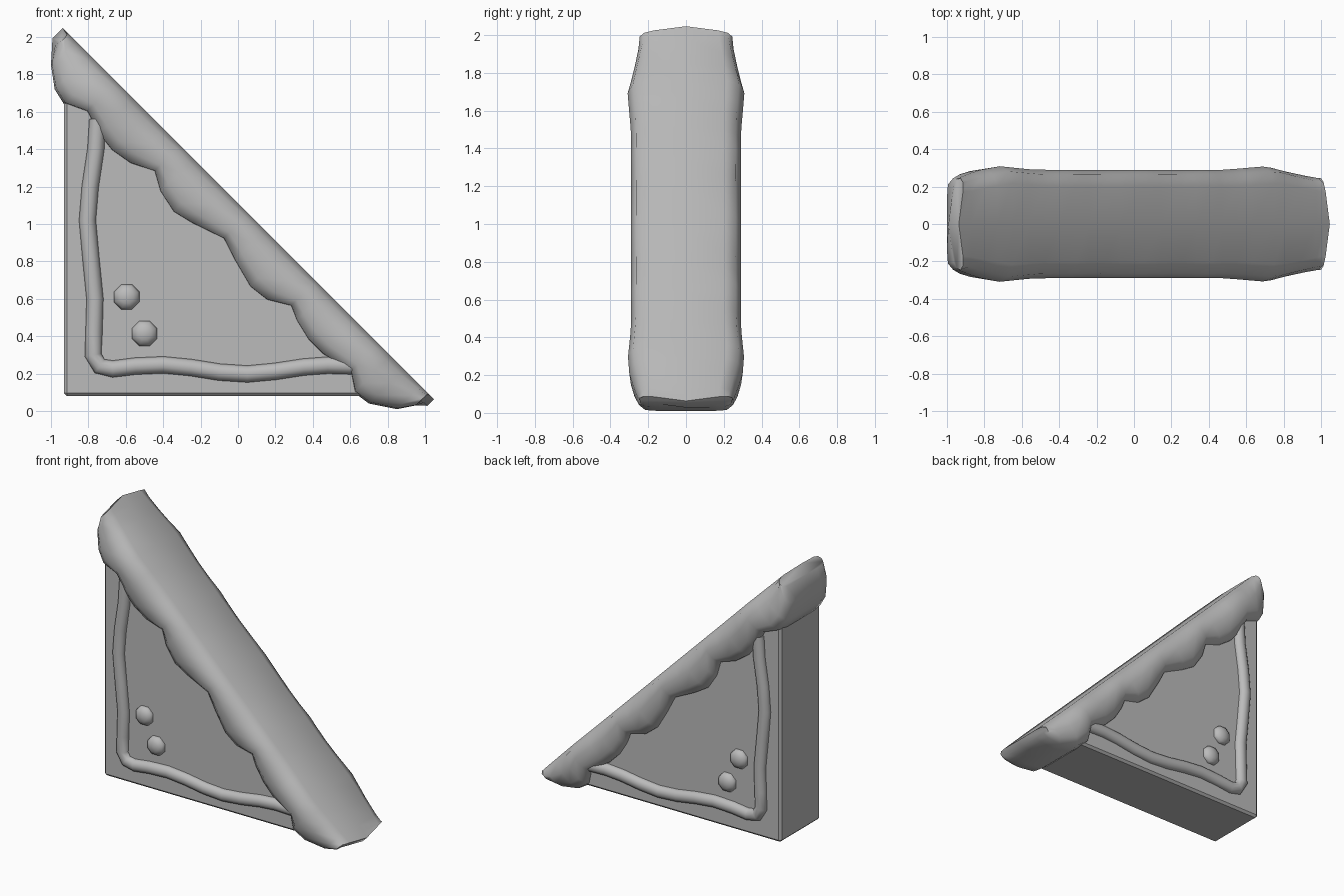
import bpy, bmesh, math
from mathutils import Matrix, Vector

if "Cube" in bpy.data.objects:
    bpy.data.objects.remove(bpy.data.objects["Cube"], do_unlink=True)

grey = bpy.data.materials.new("plain_grey")
grey.use_nodes = True
COLOUR = (0.5, 0.5, 0.5, 1)
grey.diffuse_color = COLOUR
grey.node_tree.nodes["Principled BSDF"].inputs["Base Color"].default_value = COLOUR

R2 = math.sqrt(2)
HALF = 0.23  # half thickness of the slab


def finish(bm, name, angle):
    bmesh.ops.recalc_face_normals(bm, faces=bm.faces)
    mesh = bpy.data.meshes.new(name)
    bm.to_mesh(mesh)
    bm.free()
    mesh.materials.append(grey)
    obj = bpy.data.objects.new(name, mesh)
    bpy.context.collection.objects.link(obj)
    bpy.ops.object.select_all(action='DESELECT')
    obj.select_set(True)
    bpy.context.view_layer.objects.active = obj
    bpy.ops.object.shade_smooth_by_angle(angle=math.radians(angle))
    return obj


def loft(rings, name, angle):
    """Skin a list of closed rings and cap both ends."""
    bm = bmesh.new()
    loops = [[bm.verts.new(p) for p in ring] for ring in rings]
    n = len(loops[0])
    for a, b in zip(loops, loops[1:]):
        for i in range(n):
            j = (i + 1) % n
            bm.faces.new((a[i], a[j], b[j], b[i]))
    bm.faces.new(loops[0])
    bm.faces.new(loops[-1])
    return finish(bm, name, angle)


# Triangular slab
bm = bmesh.new()
corners = [(-0.93, 0.08), (0.84, 0.08), (-0.93, 1.85)]
face = bm.faces.new([bm.verts.new((x, -HALF, z)) for x, z in corners])
moved = bmesh.ops.extrude_face_region(bm, geom=[face])["geom"]
bmesh.ops.translate(bm, vec=(0, 2 * HALF, 0),
                    verts=[v for v in moved if isinstance(v, bmesh.types.BMVert)])
bmesh.ops.bevel(bm, geom=list(bm.edges), offset=0.016, segments=1, affect='EDGES')
finish(bm, "slab", 30)

# Icing along the sloping side: lower edge as x, z points from top to bottom
drip_edge = [(-0.96, 1.96), (-1.0, 1.85), (-0.98, 1.72), (-0.93, 1.64), (-0.81, 1.6),
             (-0.75, 1.48), (-0.68, 1.39), (-0.58, 1.32), (-0.45, 1.28),
             (-0.42, 1.17), (-0.35, 1.06), (-0.25, 1.0), (-0.08, 0.92),
             (-0.02, 0.8), (0.06, 0.66), (0.15, 0.59), (0.28, 0.56),
             (0.31, 0.48), (0.37, 0.38), (0.45, 0.3), (0.6, 0.21),
             (0.62, 0.1), (0.7, 0.04), (0.85, 0.01), (0.95, 0.03), (0.98, 0.06)]
# Half section: share of width, share of depth
half_section = [(0.7, 0), (0.91, 0.12), (1, 0.42), (0.97, 0.75), (0.84, 0.96), (0.55, 1)]
section = ([(0, 0)] + half_section + [(0, 1)]
           + [(-w, d) for w, d in reversed(half_section)])
TOP = 0.785


def icing_width(t):
    """Bulges close to both ends and narrows at the tips."""
    off = abs(t + 0.7)
    if off > 1.02:
        return 0.31 - 0.065 * min(1, (off - 1.02) / 0.33)
    return 0.29 + 0.02 * max(0, (off - 0.72) / 0.3)


rings = []
for k, (x, z) in enumerate(drip_edge):
    t, low = (x - z) / R2, (x + z) / R2
    width = icing_width(t)
    ring = []
    for w, d in section:
        tt, dd = t, TOP + (low - TOP) * d
        if k in (0, len(drip_edge) - 1):  # pointed tips
            tt += (-1 if k == 0 else 1) * 0.045 * (1 - abs(w))
        ring.append(((dd + tt) / R2, w * width, (dd - tt) / R2))
    rings.append(ring)
loft(rings, "icing", 50)

# Piped border and dots on both faces
path = [(-0.75, 1.56), (-0.76, 1.4), (-0.79, 1.2), (-0.805, 1.02), (-0.785, 0.8),
        (-0.765, 0.6), (-0.77, 0.42), (-0.775, 0.3), (-0.74, 0.24), (-0.67, 0.225),
        (-0.55, 0.24), (-0.4, 0.247), (-0.25, 0.232), (-0.1, 0.208), (0.05, 0.198),
        (0.2, 0.212), (0.35, 0.235), (0.48, 0.245), (0.64, 0.24)]
for side, label in ((-1, "front"), (1, "back")):
    rings = []
    for i, (x, z) in enumerate(path):
        a, b = path[max(i - 1, 0)], path[min(i + 1, len(path) - 1)]
        along = Vector((b[0] - a[0], 0, b[1] - a[1])).normalized()
        across = along.cross(Vector((0, 1, 0)))
        rings.append([Vector((x, side * HALF, z)) + across * 0.045 * math.cos(u)
                      + Vector((0, 0.04 * math.sin(u), 0))
                      for u in (math.tau * s / 10 for s in range(10))])
    loft(rings, label + "_piped_border", 60)

    for n, (x, z) in enumerate([(-0.595, 0.61), (-0.5, 0.415)]):
        bm = bmesh.new()
        bmesh.ops.create_uvsphere(
            bm, u_segments=8, v_segments=6, radius=0.073,
            matrix=Matrix.Translation((x, side * HALF, z))
            @ Matrix.Diagonal((1, 0.6, 1, 1))
            @ Matrix.Rotation(math.pi / 2, 4, 'X') @ Matrix.Rotation(math.pi / 8, 4, 'Z'))
        finish(bm, f"{label}_dot_{n + 1}", 60)
